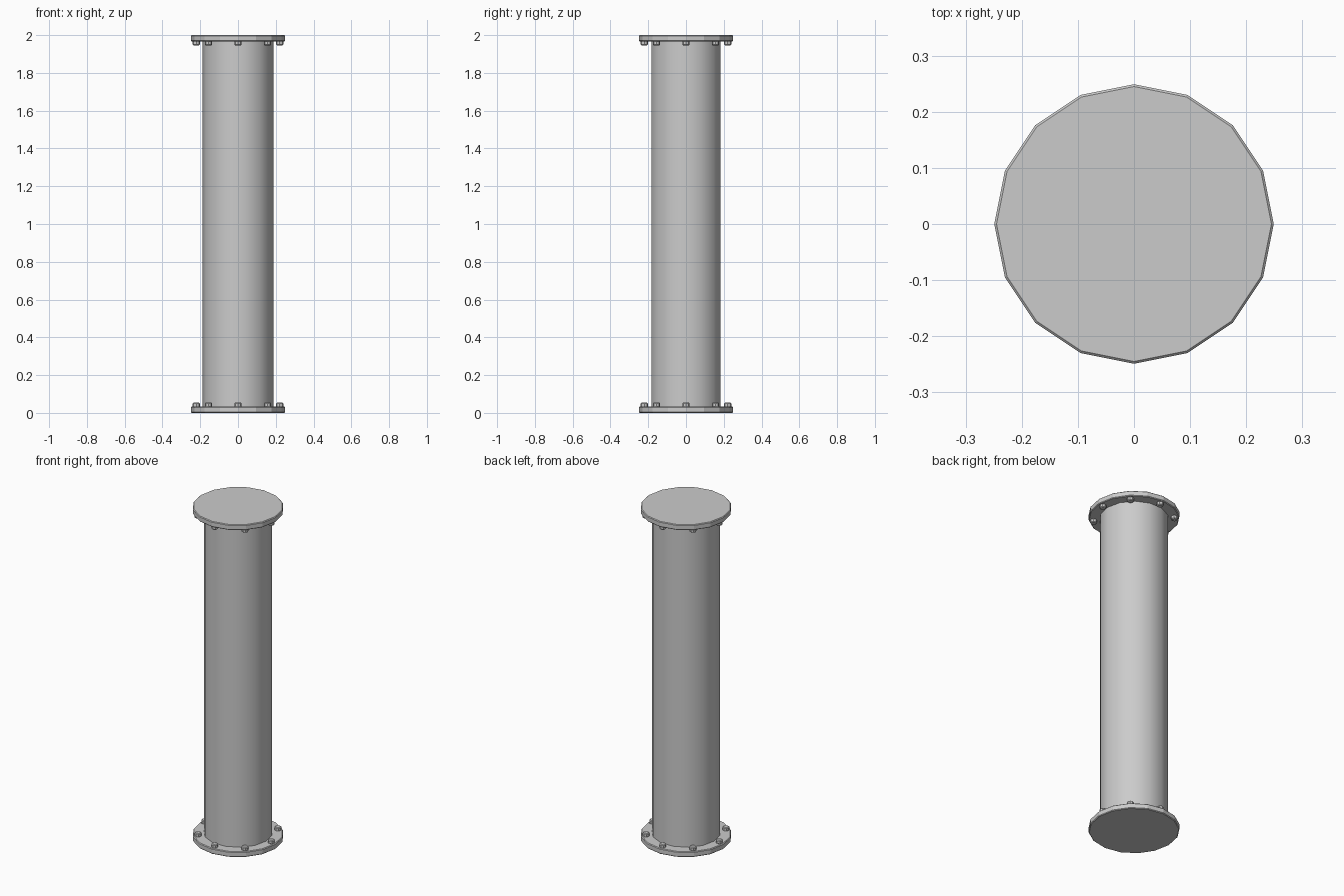
import bpy
from math import pi, cos, sin, radians

if "Cube" in bpy.data.objects:
    bpy.data.objects.remove(bpy.data.objects["Cube"])

HEIGHT = 2.0
FLANGE_R, FLANGE_T = 0.249, 0.033
PIPE_R = 0.188
BOLT_RING, BOLT_R, BOLT_H = 0.221, 0.019, 0.021


def cylinder(name, sides, radius, z0, z1, x=0, y=0, turn=0, bevel=0, smooth=False):
    """Upright prism between z0 and z1, optionally with chamfered rims."""
    bpy.ops.mesh.primitive_cylinder_add(
        vertices=sides, radius=radius, depth=z1 - z0,
        location=(x, y, (z0 + z1) / 2), rotation=(0, 0, turn))
    ob = bpy.context.object
    ob.name = name
    if smooth:
        bpy.ops.object.shade_smooth_by_angle(angle=radians(40))
    if bevel:
        mod = ob.modifiers.new("rim", 'BEVEL')
        mod.width = bevel
        mod.segments = 1
        mod.limit_method = 'ANGLE'
        mod.angle_limit = radians(65)
    return ob


# main pipe: corners point along x
cylinder("pipe", 14, PIPE_R, FLANGE_T - 0.005, HEIGHT - FLANGE_T + 0.005,
         turn=pi / 2, smooth=True)

# end flanges with bolt heads on their inner faces
for end in ("bottom", "top"):
    low = end == "bottom"
    z0 = 0 if low else HEIGHT - FLANGE_T
    cylinder(end + "_flange", 16, FLANGE_R, z0, z0 + FLANGE_T, bevel=0.004)
    b0 = FLANGE_T - 0.003 if low else HEIGHT - FLANGE_T - BOLT_H
    for i in range(8):
        a = i * pi / 4
        cylinder(f"{end}_bolt_{i + 1}", 8, BOLT_R, b0, b0 + BOLT_H + 0.003,
                 BOLT_RING * cos(a), BOLT_RING * sin(a), turn=a, bevel=0.004)
